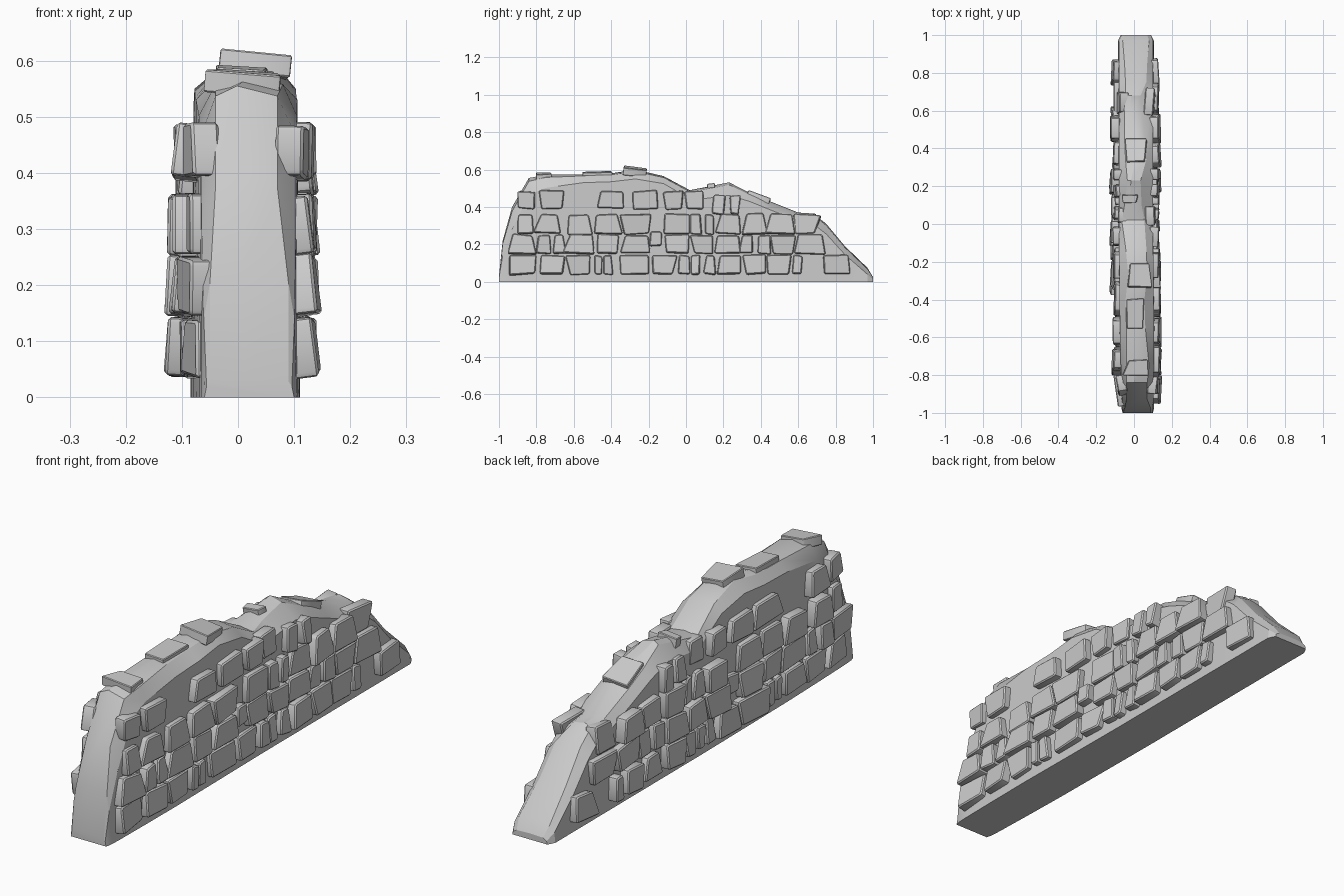
import bpy, bmesh, random
from math import radians
from mathutils import Matrix, Vector

if "Cube" in bpy.data.objects:
    bpy.data.objects.remove(bpy.data.objects["Cube"])

random.seed(7)

# Wall core: stations of y, ridge centre x, base half width, height, top half width, shoulder drop
stations = [
    (-1.0, .02, .08, .03, .07, .01), (-.98, .02, .085, .22, .07, .08),
    (-.93, .015, .088, .40, .055, .12), (-.84, .015, .09, .555, .055, .09),
    (-.75, .02, .092, .572, .06, .07), (-.55, .01, .095, .575, .05, .045),
    (-.40, .005, .095, .58, .05, .045), (-.27, .02, .095, .60, .05, .05),
    (-.12, .01, .095, .565, .055, .04), (.02, -.005, .095, .49, .06, .045),
    (.10, -.005, .095, .505, .045, .06), (.23, 0, .095, .532, .035, .07),
    (.34, .01, .095, .475, .055, .045), (.45, .005, .095, .43, .055, .045),
    (.60, -.005, .095, .37, .045, .045), (.68, -.005, .095, .365, .04, .055),
    (.75, .01, .095, .31, .055, .055), (.85, .01, .095, .19, .06, .045),
    (.97, .01, .095, .075, .07, .035), (1.0, .01, .08, .025, .06, .012)]


def lerp_station(y, k):
    for a, b in zip(stations, stations[1:]):
        if a[0] <= y <= b[0]:
            return a[k] + (y - a[0]) / (b[0] - a[0]) * (b[k] - a[k])
    return 0


def base_centre(y):
    return .01 + .01 * max(0, min(1, -y))


def make_object(name, bm, angle):
    bmesh.ops.recalc_face_normals(bm, faces=bm.faces)
    mesh = bpy.data.meshes.new(name)
    bm.to_mesh(mesh)
    bm.free()
    ob = bpy.data.objects.new(name, mesh)
    bpy.context.collection.objects.link(ob)
    bpy.ops.object.select_all(action='DESELECT')
    ob.select_set(True)
    bpy.context.view_layer.objects.active = ob
    bpy.ops.object.shade_smooth_by_angle(angle=radians(angle))
    return ob


bm = bmesh.new()
rings = []
for y, cx, w, h, wt, c in stations:
    ridge = random.uniform(-.02, .02)
    b = base_centre(y)
    pts = [(b - w, 0), (b - w * .95, h - c), (cx - wt, h - .2 * c), (cx + ridge, h),
           (cx + wt, h - .2 * c), (b + w * .95, h - c), (b + w, 0)]
    rings.append([bm.verts.new((x, y, z)) for x, z in pts])
for a, b in zip(rings, rings[1:]):
    for i in range(7):
        j = (i + 1) % 7
        bm.faces.new((a[i], a[j], b[j], b[i]))
bm.faces.new(rings[0])
bm.faces.new(rings[-1])
make_object("wall_core", bm, 25)


# One irregular bevelled slab; local x and y are its face, z its thickness
def add_stone(bm, size, matrix, bevel=.007):
    sx, sy, sz = size
    part = bmesh.new()
    bmesh.ops.create_cube(part, size=1)
    skew = {(i, j): (random.uniform(-.1, .1), random.uniform(-.05, .05))
            for i in (-1, 1) for j in (-1, 1)}
    taper = random.uniform(-.18, .14)
    for v in part.verts:
        i, j = (1 if v.co.x > 0 else -1), (1 if v.co.y > 0 else -1)
        dx, dy = skew[i, j]
        v.co = Vector(((v.co.x * (1 + taper * j) + dx) * sx, (v.co.y + dy) * sy, v.co.z * sz))
    # soften the face corners, then all rims
    corners = [e for e in part.edges
               if abs(e.verts[0].co.z - e.verts[1].co.z) > sz * .5]
    bmesh.ops.bevel(part, geom=corners, offset=bevel * 1.4, segments=2,
                    profile=.5, affect='EDGES', clamp_overlap=True)
    rims = [e for e in part.edges if e.verts[0].co.z * e.verts[1].co.z > 0]
    bmesh.ops.bevel(part, geom=rims, offset=bevel * .7, segments=1,
                    affect='EDGES', clamp_overlap=True)
    part.transform(matrix)
    mesh = bpy.data.meshes.new("temp")
    part.to_mesh(mesh)
    part.free()
    bm.from_mesh(mesh)
    bpy.data.meshes.remove(mesh)


# Facing stone courses: z bottom, z top, then y spans
courses = [
    (.04, .14, [(-.94, -.80), (-.78, -.65), (-.64, -.50), (-.49, -.45), (-.44, -.39),
                (-.36, -.20), (-.18, -.05), (-.04, .02), (.03, .08), (.10, .16), (.17, .29),
                (.31, .42), (.44, .55), (.57, .62), (.74, .87)]),
    (.15, .25, [(-.95, -.81), (-.80, -.72), (-.71, -.65), (-.64, -.49), (-.48, -.36),
                (-.35, -.20), (-.12, .02), (.03, .15), (.16, .28), (.29, .36),
                (.38, .45), (.46, .59), (.60, .74)]),
    (.19, .265, [(-.195, -.13)]),
    (.255, .36, [(-.90, -.82), (-.80, -.67), (-.63, -.50), (-.49, -.36), (-.35, -.20),
                 (-.11, .02), (.025, .085), (.10, .15), (.17, .295),
                 (.31, .43), (.44, .57), (.585, .71)]),
    (.39, .485, [(-.90, -.80), (-.78, -.66), (-.47, -.32), (-.29, -.14), (-.11, -.01),
                 (.0, .09)]),
    (.36, .46, [(.14, .21), (.23, .29)])]

for side, name in ((1, "right_facing_stones"), (-1, "left_facing_stones")):
    bm = bmesh.new()
    for z0, z1, spans in courses:
        for y0, y1 in spans:
            yc, zc = (y0 + y1) / 2, (z0 + z1) / 2
            # local x -> y, local y -> z, local z -> x
            frame = Matrix(((0, 0, 1, 0), (1, 0, 0, 0), (0, 1, 0, 0), (0, 0, 0, 1)))
            # stones near the front end turn with the narrowing wall
            turn = .15 * side if yc < -.8 and (side < 0 or zc > .35) else 0
            tilt = (Matrix.Rotation(random.uniform(-.08, .08) - turn, 4, 'Z')
                    @ Matrix.Rotation(random.uniform(-.14, .04) * side, 4, 'Y')
                    @ Matrix.Rotation(random.uniform(-.05, .05), 4, 'X'))
            out = random.uniform(-.004, .008) if side > 0 else random.uniform(-.008, .016)
            x = base_centre(yc) + side * (lerp_station(yc, 2) + out - (.012 if turn else 0))
            # stones follow the shoulder inwards where the wall is low
            x -= side * max(0, min(.03, (z1 - lerp_station(yc, 3) + .05) * .5))
            place = Matrix.Translation((x, yc, zc))
            add_stone(bm, ((y1 - y0) * .97, z1 - z0, .05), place @ tilt @ frame)
    make_object(name, bm, 35)

# Loose cap stones: x, y, width, length, pitch, roll
caps = [(.015, -.76, .12, .08, .05, .08), (.01, -.475, .09, .15, .03, .06),
        (.03, -.275, .10, .13, -.12, .10), (-.02, .135, .08, .04, .1, -.1),
        (.01, .385, .10, .13, -.36, -.08)]
bm = bmesh.new()
for x, y, w, l, pitch, roll in caps:
    place = (Matrix.Translation((x, y, lerp_station(y, 3) - .010))
             @ Matrix.Rotation(pitch, 4, 'X') @ Matrix.Rotation(roll, 4, 'Y'))
    add_stone(bm, (w, l, .04), place, .004)
make_object("cap_stones", bm, 35)
